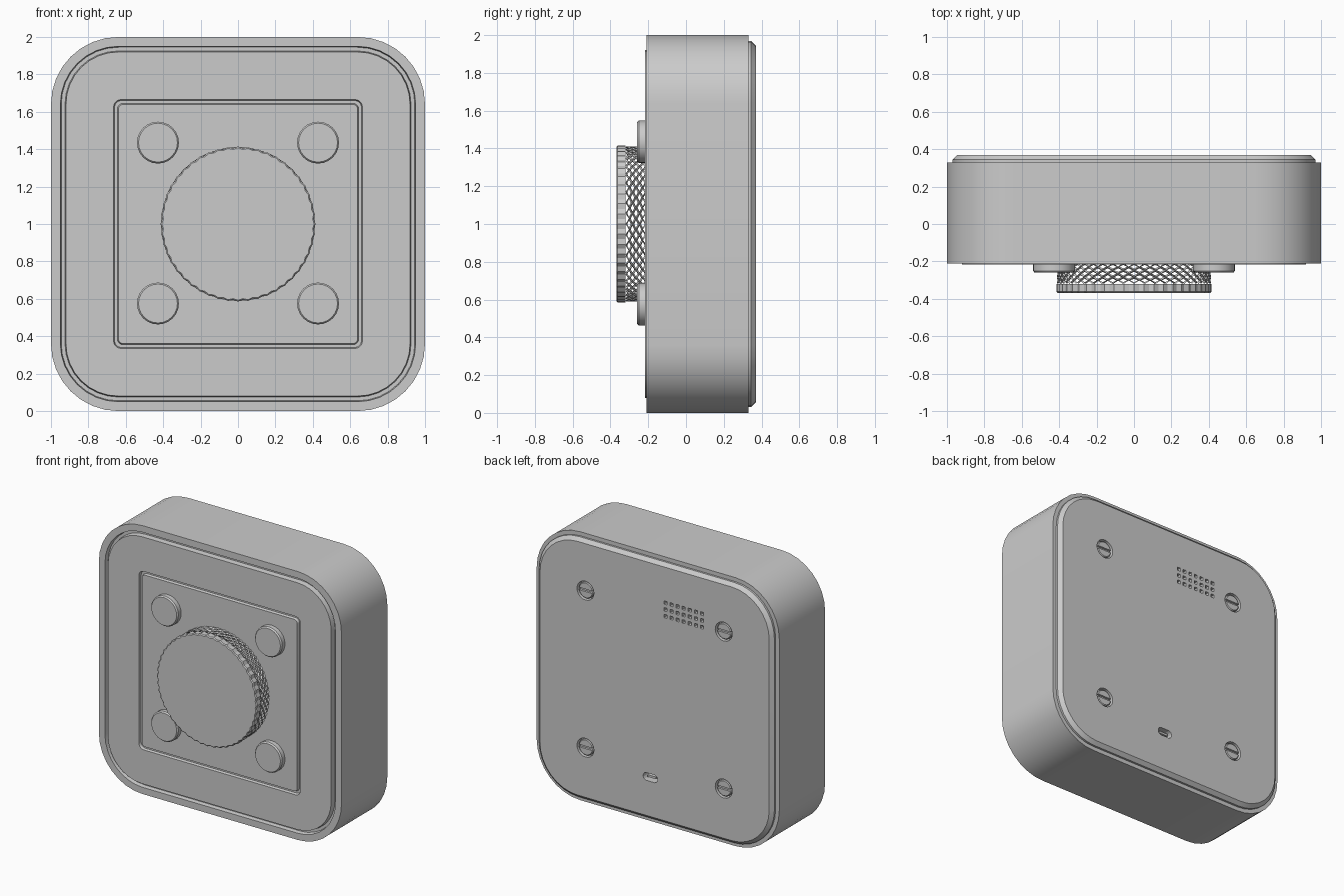
import bpy, bmesh, math
from mathutils import Matrix, Vector

if "Cube" in bpy.data.objects:
    bpy.data.objects.remove(bpy.data.objects["Cube"])

ROT_Y = Matrix.Rotation(math.pi / 2, 4, 'X')


def finish(bm, name, smooth=None):
    bmesh.ops.recalc_face_normals(bm, faces=bm.faces)
    me = bpy.data.meshes.new(name)
    bm.to_mesh(me)
    bm.free()
    ob = bpy.data.objects.new(name, me)
    bpy.context.collection.objects.link(ob)
    bpy.ops.object.select_all(action='DESELECT')
    bpy.context.view_layer.objects.active = ob
    ob.select_set(True)
    if smooth:
        bpy.ops.object.shade_smooth_by_angle(angle=math.radians(smooth))
    return ob


def rounded_loop(bm, half, r, y, n=8):
    """Rounded square in the XZ plane around z = 1."""
    verts = []
    for q in range(4):
        for k in range(n + 1):
            a = math.pi / 2 * (q + k / n)
            sx = 1 if q in (0, 3) else -1
            sz = 1 if q < 2 else -1
            verts.append(bm.verts.new((sx * (half - r) + r * math.cos(a), y,
                                       1 + sz * (half - r) + r * math.sin(a))))
    return verts


def bridge(bm, a, b):
    for i in range(len(a)):
        j = (i + 1) % len(a)
        bm.faces.new((a[i], a[j], b[j], b[i]))


def lathe(bm, profile, x, z, sides, teeth=0.0):
    """Disc stack along y: profile of (radius, y), optional toothed rim."""
    rings = []
    for r, y in profile:
        ring = []
        for i in range(sides):
            a = 2 * math.pi * i / sides
            rr = r - teeth * (i % 2)
            ring.append(bm.verts.new((x + rr * math.cos(a), y, z + rr * math.sin(a))))
        rings.append(ring)
    for a, b in zip(rings, rings[1:]):
        bridge(bm, a, b)
    bm.faces.new(rings[0])
    bm.faces.new(rings[-1])


def box(bm, centre, size):
    bmesh.ops.create_cube(bm, size=1, matrix=Matrix.Translation(centre) @ Matrix.Diagonal((*size, 1)))


def cut(ob, bm):
    cutter = finish(bm, "cutter")
    cutter.hide_render = True
    mod = ob.modifiers.new("cut", 'BOOLEAN')
    mod.operation = 'DIFFERENCE'
    mod.solver = 'EXACT'
    mod.object = cutter
    bpy.context.view_layer.objects.active = ob
    bpy.ops.object.modifier_apply(modifier=mod.name)
    bpy.data.objects.remove(cutter)


# Housing: back lid, sides, bezel groove, front plate, inner square groove
bm = bmesh.new()
profile = [(0.945, 0.31, 0.37), (0.97, 0.33, 0.345), (0.97, 0.33, 0.33), (1.0, 0.36, 0.33),
           (1.0, 0.36, -0.21), (0.95, 0.31, -0.21), (0.945, 0.305, -0.18), (0.925, 0.285, -0.18),
           (0.92, 0.28, -0.217), (0.665, 0.04, -0.217), (0.66, 0.037, -0.197),
           (0.645, 0.03, -0.197), (0.64, 0.028, -0.217)]
loops = [rounded_loop(bm, *p) for p in profile]
for a, b in zip(loops, loops[1:]):
    bridge(bm, a, b)
bm.faces.new(loops[0])
bm.faces.new(loops[-1])
housing = finish(bm, "housing")

# Back openings: screw wells, vent grid, cable port
screws = [(sx * 0.57, 1.01 + sz * 0.585) for sx in (-1, 1) for sz in (-1, 1)]
bm = bmesh.new()
for x, z in screws:
    lathe(bm, [(0.07, 0.33), (0.07, 0.4)], x, z, 20)
for c in range(7):
    for r in range(3):
        box(bm, (-0.24 + (c - 3) * 0.05, 0.37, 1.63 + (r - 1) * 0.05), (0.025, 0.08, 0.025))
lathe_slot = [(0.03 * math.cos(a) + (0.03 if math.cos(a) > 0 else -0.03), 0.03 * math.sin(a))
              for a in [math.pi / 12 + math.pi / 6 * i for i in range(12)]]
ends = [[bm.verts.new((0.035 + x, y, 0.345 + z)) for x, z in lathe_slot] for y in (0.29, 0.4)]
bridge(bm, *ends)
for e in ends:
    bm.faces.new(e)
cut(housing, bm)
bpy.ops.object.select_all(action='DESELECT')
housing.select_set(True)
bpy.ops.object.shade_smooth_by_angle(angle=math.radians(25))

# Cable port tongue
bm = bmesh.new()
box(bm, (0.035, 0.32, 0.345), (0.07, 0.07, 0.016))
finish(bm, "port_tongue")

# Slotted screws sitting in the wells
for i, (x, z) in enumerate(screws):
    bm = bmesh.new()
    lathe(bm, [(0.06, 0.325), (0.06, 0.36), (0.054, 0.366)], x, z, 20)
    screw = finish(bm, f"back_screw_{i + 1}")
    bm = bmesh.new()
    box(bm, (x, 0.37, z), (0.2, 0.04, 0.018))
    cut(screw, bm)

# Four front buttons
for i, (sx, sz) in enumerate([(-1, 1), (1, 1), (-1, -1), (1, -1)]):
    bm = bmesh.new()
    lathe(bm, [(0.112, -0.2), (0.112, -0.25), (0.104, -0.26)], sx * 0.428, 1.005 + sz * 0.43, 24)
    finish(bm, f"front_button_{i + 1}", 30)

# Dial cap with toothed rim
bm = bmesh.new()
lathe(bm, [(0.415, -0.32), (0.415, -0.362), (0.408, -0.368)], 0, 1, 96, 0.008)
finish(bm, "dial_cap")

# Open diamond lattice around the dial
bm = bmesh.new()
COLS, ROWS = 44, 7
grid = []
for j in range(ROWS):
    y = -0.32 + j * 0.11 / (ROWS - 1)
    grid.append([])
    for i in range(COLS):
        a = 2 * math.pi * (i + 0.5 * (j % 2)) / COLS
        grid[j].append(bm.verts.new((0.402 * math.cos(a), y, 1 + 0.402 * math.sin(a))))
for j in range(ROWS - 2):
    o = j % 2
    for i in range(COLS):
        bm.faces.new((grid[j][i], grid[j + 1][(i + o) % COLS],
                      grid[j + 2][i], grid[j + 1][(i + o - 1) % COLS]))
lattice = finish(bm, "dial_knurl")
wire = lattice.modifiers.new("bars", 'WIREFRAME')
wire.thickness = 0.018
wire.use_even_offset = False
